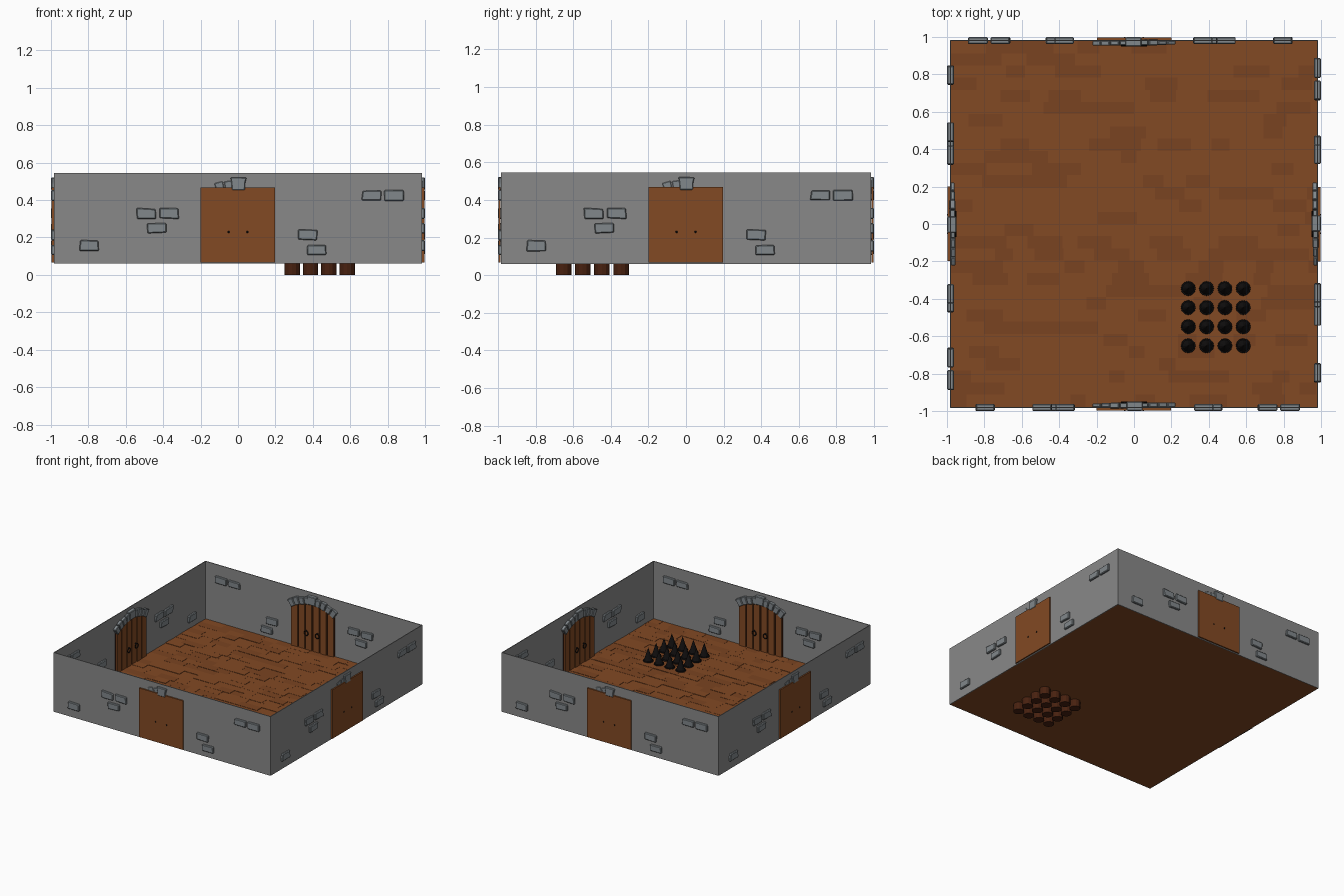
import bpy, bmesh, math, random
from mathutils import Matrix

if "Cube" in bpy.data.objects:
    bpy.data.objects.remove(bpy.data.objects["Cube"])

random.seed(4)


def material(name, rgb):
    m = bpy.data.materials.new(name)
    m.diffuse_color = (*rgb, 1)
    m.use_nodes = True
    m.node_tree.nodes["Principled BSDF"].inputs["Base Color"].default_value = m.diffuse_color
    return m


WALL = material("wall grey", (0.25, 0.25, 0.25))
STONE = material("stone grey", (0.22, 0.245, 0.26))
WOOD = material("wood brown", (0.225, 0.067, 0.017))
WOOD_B = material("wood brown darker", (0.195, 0.057, 0.015))
GAP = material("dark brown", (0.065, 0.015, 0.005))
IRON = material("black iron", (0.006, 0.005, 0.005))

HALF = 0.984            # distance of the wall faces from the centre
SIDES = ("front", "right", "back", "left")


def finish(bm, name, *mats):
    bmesh.ops.recalc_face_normals(bm, faces=bm.faces[:])
    me = bpy.data.meshes.new(name)
    bm.to_mesh(me)
    bm.free()
    for m in mats:
        me.materials.append(m)
    ob = bpy.data.objects.new(name, me)
    bpy.context.collection.objects.link(ob)
    return ob


def four_sides(bm, name, *mats):
    """Place a front-wall part on all four walls."""
    first = finish(bm, SIDES[0] + "_" + name, *mats)
    for k in range(1, 4):
        ob = bpy.data.objects.new(SIDES[k] + "_" + name, first.data)
        ob.rotation_euler.z = k * math.pi / 2
        bpy.context.collection.objects.link(ob)


def prism(bm, outline, d0, d1, bevel=0, mat=0):
    """Extrude an x-z outline through the front wall; d is depth inward."""
    part = bmesh.new()
    a = [part.verts.new((x, d0 - HALF, z)) for x, z in outline]
    b = [part.verts.new((x, d1 - HALF, z)) for x, z in outline]
    n = len(outline)
    part.faces.new(a)
    part.faces.new(b[::-1])
    for i in range(n):
        part.faces.new((a[i], b[i], b[(i + 1) % n], a[(i + 1) % n]))
    bmesh.ops.recalc_face_normals(part, faces=part.faces[:])
    if bevel:
        bmesh.ops.bevel(part, geom=part.edges[:], offset=bevel, segments=1,
                        affect='EDGES', profile=0.5)
    for f in part.faces:
        f.material_index = mat
    tmp = bpy.data.meshes.new("tmp")
    part.to_mesh(tmp)
    part.free()
    bm.from_mesh(tmp)
    bpy.data.meshes.remove(tmp)


def rect(x0, x1, z0, z1):
    return [(x0, z0), (x1, z0), (x1, z1), (x0, z1)]


# walls
bm = bmesh.new()
prism(bm, rect(-HALF, HALF, 0.06, 0.545), 0, 0.006)
four_sides(bm, "wall", WALL)

# loose bricks showing on both faces of each wall
bm = bmesh.new()
for cx, cz in ((-0.795, 0.157), (-0.49, 0.328), (-0.37, 0.328), (-0.435, 0.252),
               (0.37, 0.213), (0.42, 0.135), (0.715, 0.425), (0.835, 0.425)):
    j = [random.uniform(-0.004, 0.004) for _ in range(8)]
    corners = rect(cx - 0.052, cx + 0.052, cz - 0.027, cz + 0.027)
    prism(bm, [(x + j[2 * i], z + j[2 * i + 1]) for i, (x, z) in enumerate(corners)],
          -0.015, 0.021, 0.005)
four_sides(bm, "bricks", STONE)

# arch geometry shared by doors and arch stones
ARC_Z, R_IN, R_OUT = 0.119, 0.331, 0.39


def arc(x, r):
    return ARC_Z + math.sqrt(r * r - x * x)


# doors: plain outer panel, dark backing and arched planks inside
bm = bmesh.new()
prism(bm, rect(-0.2, 0.197, 0.067, 0.468), -0.012, -0.001)
four_sides(bm, "door_panel", WOOD)

bm = bmesh.new()
xs = [-0.195 + 0.39 * i / 12 for i in range(13)]
prism(bm, [(-0.195, 0.067), (0.195, 0.067)] + [(x, arc(x, R_IN + 0.01)) for x in xs[::-1]],
      0.005, 0.011)
four_sides(bm, "door_backing", GAP)

bm = bmesh.new()
for i in range(6):
    x0, x1 = -0.195 + i * 0.065 + 0.005, -0.195 + (i + 1) * 0.065 - 0.005
    prism(bm, [(x0, 0.068), (x1, 0.068), (x1, arc(x1, R_IN + 0.01)),
               (x0, arc(x0, R_IN + 0.01))], 0.009, 0.02 + 0.003 * (i % 2))
four_sides(bm, "door_planks", WOOD)

# ring handles inside and their bolts passing through the door
bm = bmesh.new()
for s in (-1, 1):
    prism(bm, rect(s * 0.05 - 0.005, s * 0.05 + 0.005, 0.225, 0.235), -0.015, 0.03, 0.002)
    ring = [[bm.verts.new((s * 0.05 + (0.018 + 0.004 * math.cos(v)) * math.cos(u),
                           0.03 - HALF + 0.004 * math.sin(v),
                           0.213 + (0.018 + 0.004 * math.cos(v)) * math.sin(u)))
             for v in (k * math.pi / 2 for k in range(4))]
            for u in (k * math.pi / 6 for k in range(12))]
    for i in range(12):
        for k in range(4):
            n, m = (i + 1) % 12, (k + 1) % 4
            bm.faces.new((ring[i][k], ring[n][k], ring[n][m], ring[i][m]))
four_sides(bm, "door_handles", IRON)

# arch stones over each door, with a protruding keystone
bm = bmesh.new()
step = math.radians(70) / 9
for i in range(9):
    a0, a1 = -math.radians(35) + i * step, -math.radians(35) + (i + 1) * step
    if i == 4:
        prism(bm, [(-0.033, 0.453), (0.037, 0.453), (0.038, 0.49), (0.046, 0.52),
                   (-0.04, 0.522), (-0.035, 0.485)], -0.015, 0.034, 0.004)
        continue
    a0, a1 = a0 + 0.006, a1 - 0.006
    ro = R_OUT + random.uniform(-0.004, 0.004)
    prism(bm, [(R_IN * math.sin(a0), ARC_Z + R_IN * math.cos(a0)),
               (R_IN * math.sin(a1), ARC_Z + R_IN * math.cos(a1)),
               (ro * math.sin(a1), ARC_Z + ro * math.cos(a1)),
               (ro * math.sin(a0), ARC_Z + ro * math.cos(a0))],
          -0.003 if i in (2, 3) else 0.003, 0.028 + random.uniform(-0.003, 0.003), 0.004)
four_sides(bm, "arch_stones", STONE)

# floor slab and slightly uneven boards
bm = bmesh.new()
bmesh.ops.create_cube(bm, size=1, matrix=Matrix.Translation((0, 0, 0.064))
                      @ Matrix.Diagonal((2 * HALF - 0.002, 2 * HALF - 0.002, 0.008, 1)))
finish(bm, "floor_slab", WOOD)

bm = bmesh.new()
inner, rows = HALF - 0.006, 30
w = 2 * inner / rows
for r in range(rows):
    y = -inner + (r + 0.5) * w
    x = -inner
    while x < inner - 0.001:
        x1 = min(x + random.uniform(0.08, 0.2), inner)
        mi = 1 if random.random() < 0.3 else 0
        geo = bmesh.ops.create_cube(
            bm, size=1, matrix=Matrix.Translation(((x + x1) / 2, y, 0.07))
            @ Matrix.Diagonal((x1 - x, w, 0.006 + random.uniform(0, 0.008), 1)))
        for v in geo['verts']:
            for f in v.link_faces:
                f.material_index = mi
        x = x1
finish(bm, "floor_boards", WOOD, WOOD_B)

# spike trap: sockets under the floor, iron spikes above
sockets, spikes = bmesh.new(), bmesh.new()


def cone(bm, x, y, r0, r1, z0, z1):
    bmesh.ops.create_cone(bm, cap_ends=True, segments=12, radius1=r0, radius2=r1,
                          depth=z1 - z0, matrix=Matrix.Translation((x, y, (z0 + z1) / 2)))


for i in range(4):
    for k in range(4):
        x, y = 0.29 + 0.098 * i, -0.345 - 0.102 * k
        cone(sockets, x, y, 0.041, 0.041, 0.0, 0.066)
        cone(spikes, x, y, 0.041, 0.038, 0.066, 0.084)
        cone(spikes, x, y, 0.032, 0.0, 0.084, 0.185)
finish(sockets, "spike_sockets", GAP)
finish(spikes, "spikes", IRON)
